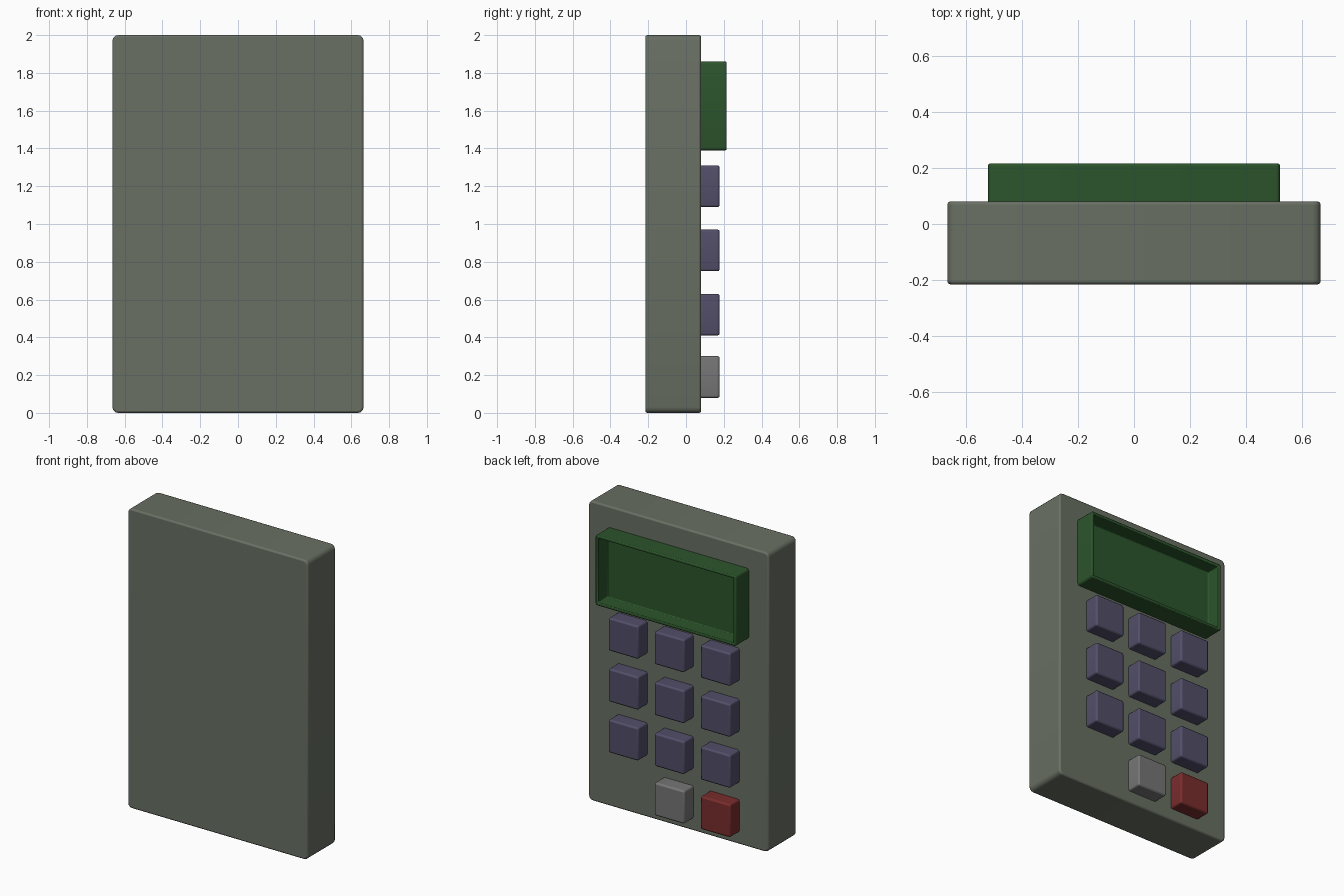
import bpy, bmesh, math

if "Cube" in bpy.data.objects:
    bpy.data.objects.remove(bpy.data.objects["Cube"])


def material(name, rgb):
    m = bpy.data.materials.new(name)
    m.diffuse_color = (*rgb, 1)
    m.use_nodes = True
    m.node_tree.nodes["Principled BSDF"].inputs["Base Color"].default_value = m.diffuse_color
    return m


CASE = material("case_green_grey", (0.14, 0.16, 0.125))
GREEN = material("screen_green", (0.025, 0.09, 0.025))
VIOLET = material("key_violet", (0.085, 0.075, 0.14))
RED = material("key_red", (0.19, 0.025, 0.025))
GREY = material("key_grey", (0.18, 0.18, 0.18))


def block(name, x, y, z, mat, corner, edge, recess=None):
    """Box from (min, max) ranges; corner rounds the outline, edge softens the rest."""
    bm = bmesh.new()
    bmesh.ops.create_cube(bm, size=1)
    for v in bm.verts:
        v.co = [r[0] if c < 0 else r[1] for c, r in zip(v.co, (x, y, z))]
    bm.normal_update()
    if recess:  # sunken panel in the +y face
        rim, depth = recess
        face = max(bm.faces, key=lambda f: f.normal.y)
        bmesh.ops.inset_region(bm, faces=[face], thickness=rim, use_even_offset=True)
        hole = bmesh.ops.extrude_discrete_faces(bm, faces=[face])["faces"][0]
        bmesh.ops.translate(bm, verts=hole.verts[:], vec=(0, -depth, 0))
    outline = [e for e in bm.edges
               if abs(e.verts[0].co.y - e.verts[1].co.y) > 1e-4
               and all(min(abs(v.co.x - x[0]), abs(v.co.x - x[1])) < 1e-4 for v in e.verts)]
    bmesh.ops.bevel(bm, geom=outline, offset=corner, segments=3, profile=0.5,
                    affect='EDGES', clamp_overlap=True)
    bmesh.ops.recalc_face_normals(bm, faces=bm.faces[:])
    me = bpy.data.meshes.new(name)
    bm.to_mesh(me)
    bm.free()
    me.materials.append(mat)
    ob = bpy.data.objects.new(name, me)
    bpy.context.collection.objects.link(ob)
    bev = ob.modifiers.new("soft_edges", 'BEVEL')
    bev.width, bev.segments = edge, 2
    bev.limit_method, bev.angle_limit = 'ANGLE', math.radians(50)
    bpy.ops.object.select_all(action='DESELECT')
    ob.select_set(True)
    bpy.context.view_layer.objects.active = ob
    bpy.ops.object.shade_smooth_by_angle(angle=math.radians(50))
    return ob


# Case
block("case", (-0.665, 0.665), (-0.215, 0.08), (0, 2), CASE, 0.03, 0.01)

# Display with a sunken panel
block("display", (-0.52, 0.52), (0.06, 0.215), (1.39, 1.86), GREEN, 0.015, 0.006,
      recess=(0.02, 0.1))


# Keys
def key(name, cx, cz, mat):
    h = 0.11
    block(name, (cx - h, cx + h), (0.06, 0.178), (cz - h, cz + h), mat, 0.012, 0.01)


for r, cz in enumerate((1.2, 0.86, 0.52)):
    for c, cx in enumerate((0.34, 0, -0.34)):
        key(f"number_key_{r}_{c}", cx, cz, VIOLET)
key("zero_key", 0, 0.19, GREY)
key("enter_key", -0.34, 0.19, RED)
